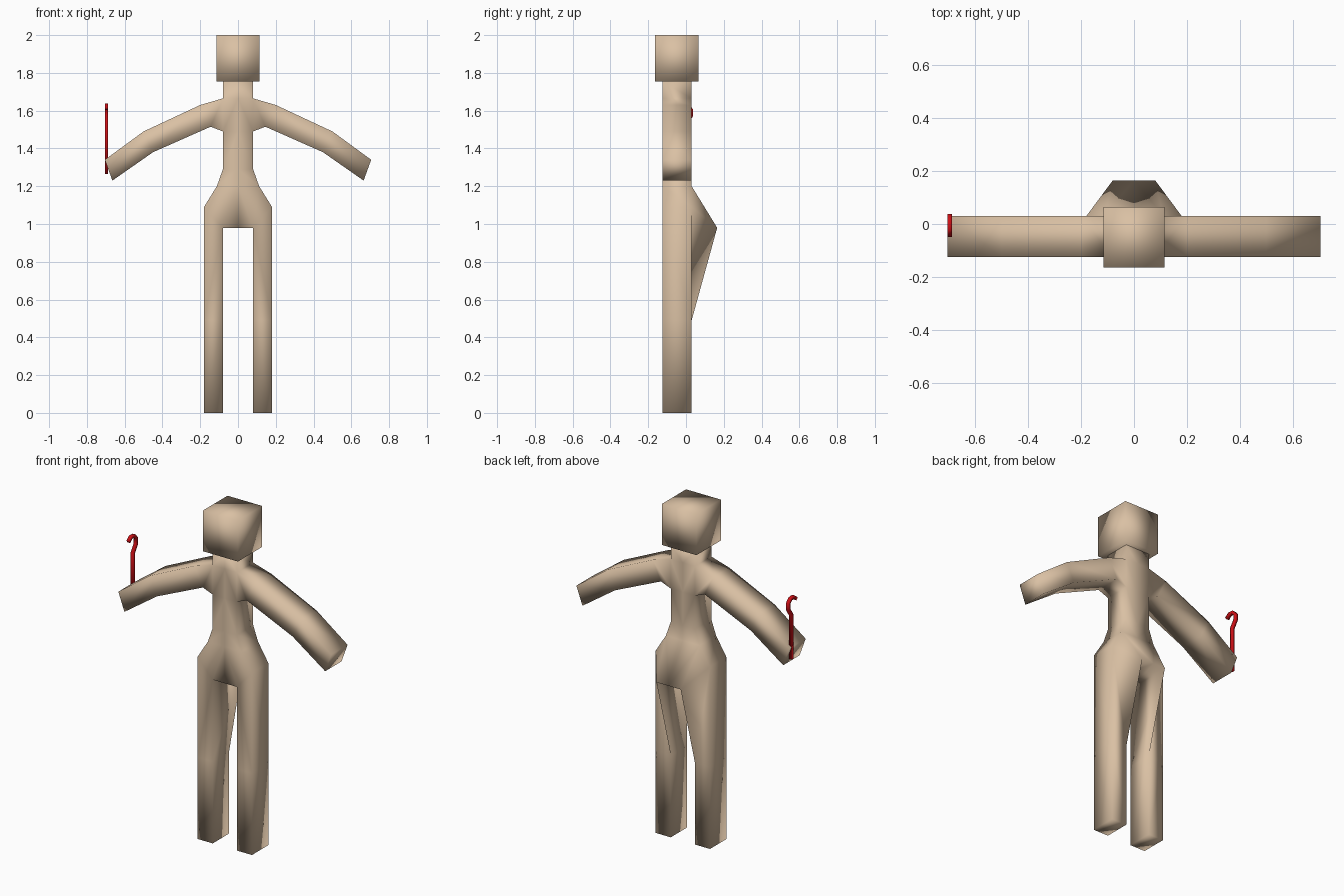
import bpy, bmesh, math
from mathutils import Vector

if "Cube" in bpy.data.objects:
    bpy.data.objects.remove(bpy.data.objects["Cube"])


def material(name, rgb):
    m = bpy.data.materials.new(name)
    m.diffuse_color = (*rgb, 1)
    m.use_nodes = True
    m.node_tree.nodes["Principled BSDF"].inputs["Base Color"].default_value = m.diffuse_color
    return m


skin = material("warm_tan", (0.70, 0.53, 0.37))
red = material("deep_red", (0.62, 0.005, 0.008))


def finish(name, bm, mat):
    bmesh.ops.recalc_face_normals(bm, faces=bm.faces)
    for f in bm.faces:
        f.smooth = True
    me = bpy.data.meshes.new(name)
    bm.to_mesh(me)
    bm.free()
    me.materials.append(mat)
    ob = bpy.data.objects.new(name, me)
    bpy.context.collection.objects.link(ob)
    return ob


# Half outline of the body as named points (x, z)
FRONT, BACK, SEAT = -0.125, 0.03, 0.165
P = {
    "neck0": (0, 1.755), "neck": (.08, 1.755),
    "chest0": (0, 1.665), "chest": (.08, 1.665),
    "ribs0": (0, 1.49), "ribs": (.08, 1.49),
    "shoulder": (.20, 1.63), "elbow": (.50, 1.49), "hand": (.705, 1.34),
    "armpit": (.145, 1.515), "elbow_in": (.45, 1.38), "hand_in": (.665, 1.23),
    "waist0": (0, 1.29), "waist": (.08, 1.29),
    "belt0": (0, 1.20), "belt": (.112, 1.20),
    "hip": (.18, 1.09), "crotch0": (0, .98), "crotch": (.08, .98),
    "knee_in": (.08, .49), "knee": (.18, .49),
    "foot_in": (.08, 0), "foot": (.18, 0),
}
PANELS = [
    "neck0 neck chest chest0", "chest0 chest ribs ribs0",
    "chest shoulder armpit ribs", "shoulder elbow elbow_in armpit",
    "elbow hand hand_in elbow_in", "ribs0 ribs waist waist0",
    "waist0 waist belt belt0", "belt0 belt crotch crotch0",
    "belt hip crotch", "crotch hip knee knee_in", "knee_in knee foot foot_in",
]

# Body: front and back panels joined by side walls, then mirrored
bm = bmesh.new()
front, back = {}, {}
for n, (x, z) in P.items():
    front[n] = bm.verts.new((x, FRONT, z))
    back[n] = bm.verts.new((x, SEAT if n.startswith("crotch") else BACK, z))
pair = {front[n]: back[n] for n in P}
for panel in PANELS:
    names = panel.split()
    bm.faces.new([front[n] for n in names])
    bm.faces.new([back[n] for n in reversed(names)])
rim = [e for e in bm.edges if e.is_boundary and e.verts[0] in pair
       and max(v.co.x for v in e.verts) > 0.001]
for e in rim:
    a, b = e.verts
    bm.faces.new((a, b, pair[b], pair[a]))
body = finish("body", bm, skin)
mirror = body.modifiers.new("mirror", 'MIRROR')
mirror.use_clip = True
mirror.merge_threshold = 0.0005

# Head: plain smooth-shaded block
bm = bmesh.new()
bmesh.ops.create_cube(bm, size=1)
for v in bm.verts:
    v.co = Vector((v.co.x * .23, v.co.y * .23 - .05, v.co.z * .245 + 1.8775))
finish("head", bm, skin)

# Cane: square section swept along a hooked path in the y-z plane
path = [Vector(p) for p in [(0, 1.265), (0, 1.53), (.028, 1.572), (.029, 1.605),
                            (.008, 1.627), (-.02, 1.629), (-.044, 1.61)]]
R, CX = .009, -.696
bm = bmesh.new()
rings = []
for i, p in enumerate(path):
    t_in = (p - path[max(i - 1, 0)]).normalized()
    t_out = (path[min(i + 1, len(path) - 1)] - p).normalized()
    t = (t_in + t_out).normalized()
    n = Vector((-t.y, t.x)) * R
    rings.append([bm.verts.new((CX + sx * R, p.x + sn * n.x, p.y + sn * n.y))
                  for sx, sn in ((-1, -1), (1, -1), (1, 1), (-1, 1))])
for a, b in zip(rings, rings[1:]):
    for k in range(4):
        j = (k + 1) % 4
        bm.faces.new((a[k], a[j], b[j], b[k]))
bm.faces.new(rings[0])
bm.faces.new(rings[-1])
finish("cane", bm, red)
